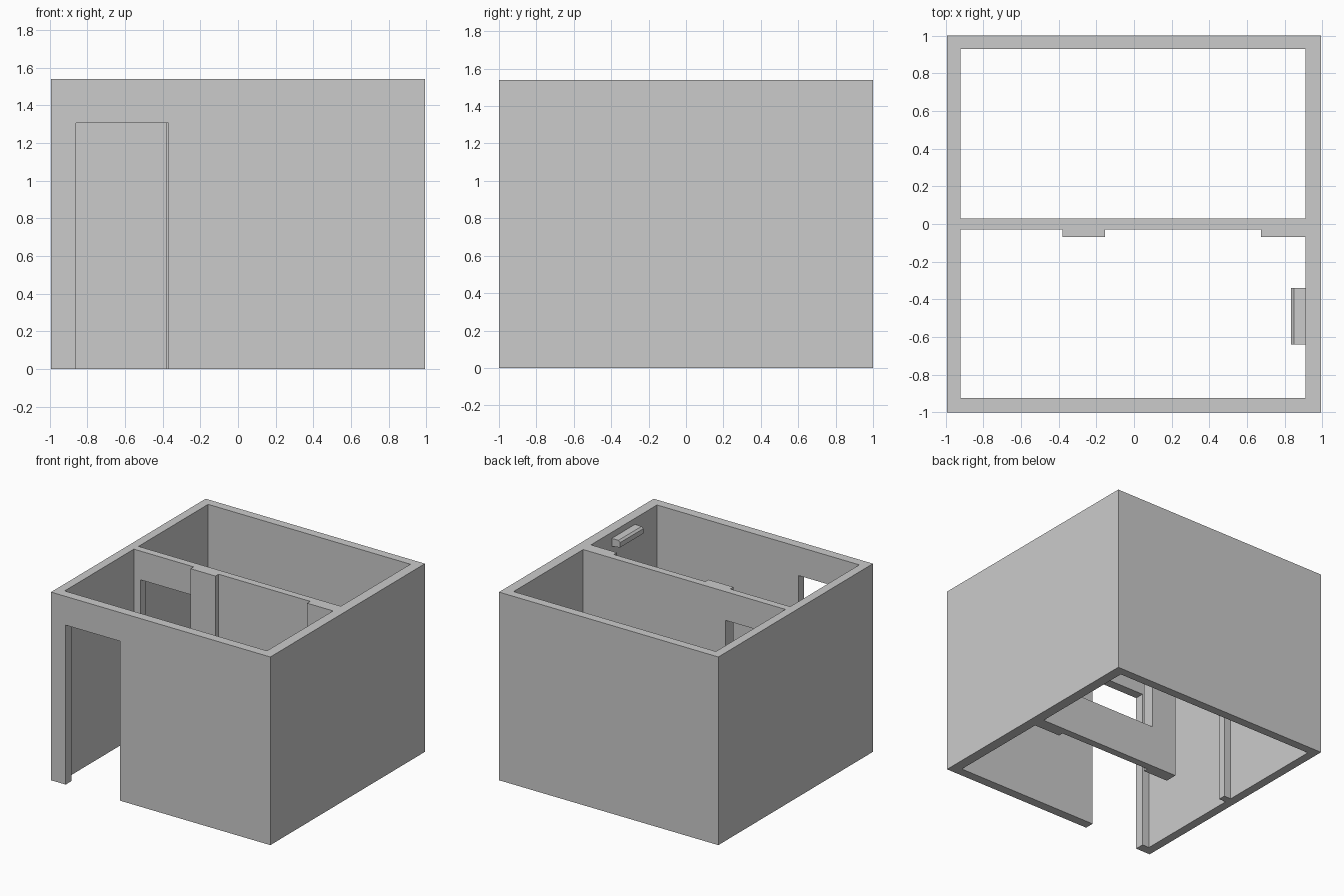
import bpy, bmesh
from mathutils import Vector

if "Cube" in bpy.data.objects:
    bpy.data.objects.remove(bpy.data.objects["Cube"])


def prism(name, points, direction):
    """Closed solid made by sweeping a flat outline along a direction."""
    bm = bmesh.new()
    face = bm.faces.new([bm.verts.new(p) for p in points])
    swept = bmesh.ops.extrude_face_region(bm, geom=[face])["geom"]
    moved = [g for g in swept if isinstance(g, bmesh.types.BMVert)]
    bmesh.ops.translate(bm, verts=moved, vec=Vector(direction))
    bmesh.ops.recalc_face_normals(bm, faces=bm.faces)
    mesh = bpy.data.meshes.new(name)
    bm.to_mesh(mesh)
    bm.free()
    obj = bpy.data.objects.new(name, mesh)
    bpy.context.collection.objects.link(obj)
    return obj


def box(name, x0, x1, y0, y1, z0, z1):
    outline = [(x0, y0, z0), (x1, y0, z0), (x1, y1, z0), (x0, y1, z0)]
    return prism(name, outline, (0, 0, z1 - z0))


def cut(target, cutter):
    """Subtract the cutter from the target, then discard it."""
    cutter.hide_render = True
    mod = target.modifiers.new(cutter.name, 'BOOLEAN')
    mod.operation = 'DIFFERENCE'
    mod.solver = 'EXACT'
    mod.object = cutter
    bpy.context.view_layer.objects.active = target
    bpy.ops.object.modifier_apply(modifier=mod.name)
    bpy.data.objects.remove(cutter, do_unlink=True)


HEIGHT = 1.54
LEFT, RIGHT = -0.922, 0.91          # inner faces of the side walls
FRONT, BACK = -0.925, 0.93          # inner faces of the front and back walls
PART, PIER = 0.03, -0.07            # partition half thickness, pier face
DOOR_L, DOOR_TOP = -0.86, 1.305
PIER_L, WIN_L, WIN_R = -0.38, -0.155, 0.675

# outer walls
walls = box("walls", -0.993, 0.993, -1, 1, 0, HEIGHT)

# back room
cut(walls, box("back_room", LEFT, RIGHT, PART, BACK, -0.1, HEIGHT + 0.1))

# front room, its outline stepping around the two piers on the partition
outline = [(LEFT, FRONT), (RIGHT, FRONT), (RIGHT, PIER), (WIN_R, PIER),
           (WIN_R, -PART), (WIN_L, -PART), (WIN_L, PIER), (PIER_L, PIER),
           (PIER_L, -PART), (LEFT, -PART)]
cut(walls, prism("front_room", [(x, y, -0.1) for x, y in outline],
                 (0, 0, HEIGHT + 0.2)))

# front doorway, inner doorway and the window between the piers
cut(walls, box("front_doorway", DOOR_L, -0.37, -1.1, FRONT + 0.05, -0.1, DOOR_TOP))
cut(walls, box("inner_doorway", DOOR_L, PIER_L, -0.05, 0.05, -0.1, DOOR_TOP))
cut(walls, box("inner_window", WIN_L, WIN_R, -0.05, 0.05, 0.34, 0.9))

# wall-mounted air unit on the right wall of the front room
section = [(0.91, 1.49), (0.85, 1.49), (0.835, 1.475), (0.835, 1.435), (0.91, 1.425)]
prism("air_unit", [(x, -0.64, z) for x, z in section], (0, 0.30, 0))
